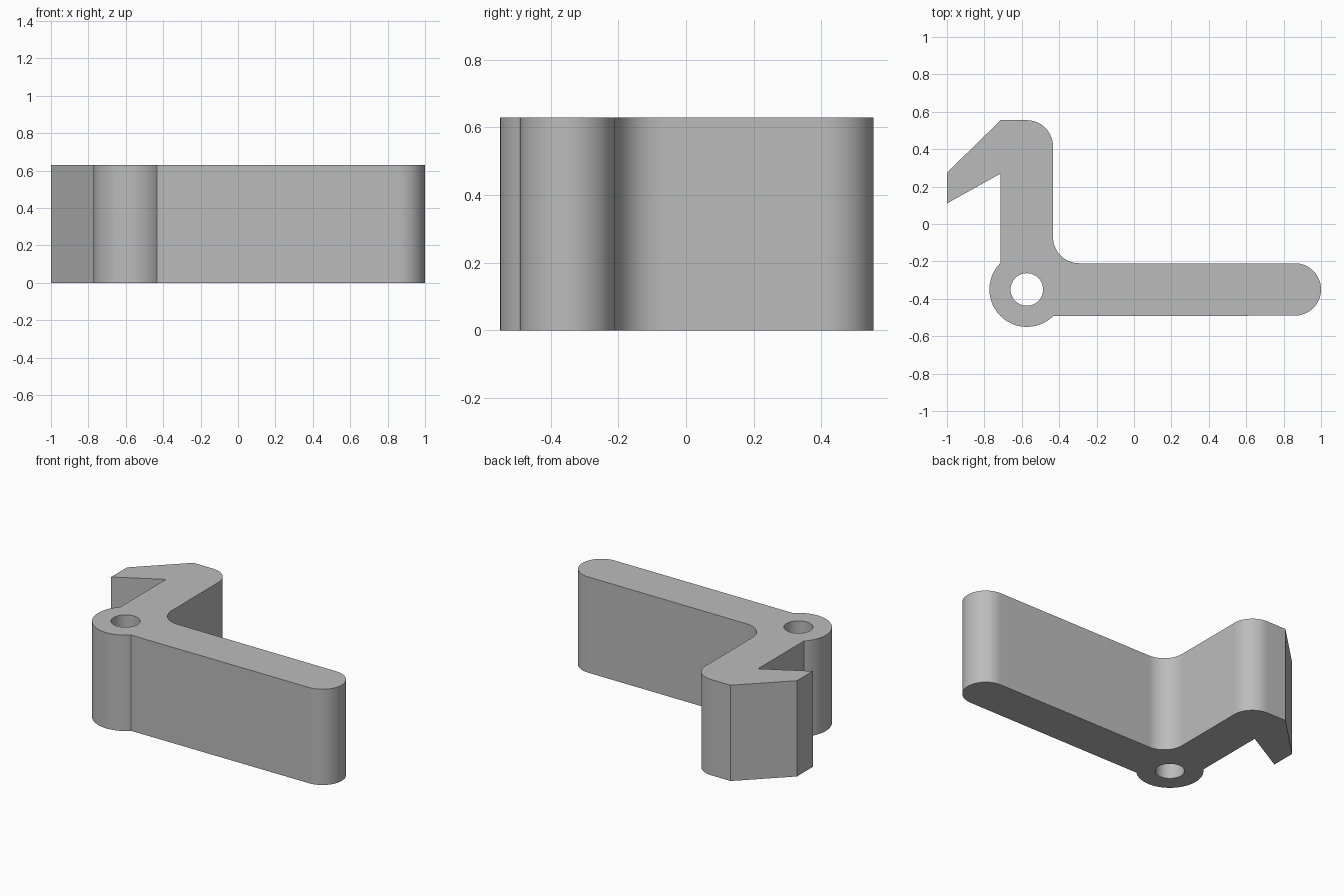
import bpy, bmesh
from math import cos, sin, radians, acos, degrees

cube = bpy.data.objects.get("Cube")
if cube:
    bpy.data.objects.remove(cube, do_unlink=True)

HEIGHT = 0.63
BAR = 0.14                  # half thickness of the arm and post
PX, PY = -0.573, -0.35      # pivot centre
BOSS, HOLE = 0.2, 0.087
TOP = 0.555


def arc(cx, cy, r, start, end, steps=20):
    angles = [radians(start + (end - start) * i / steps) for i in range(steps + 1)]
    return [(cx + r * cos(a), cy + r * sin(a)) for a in angles]


# Lever outline: pivot boss, arm end, inner fillet, post corner, hook
post_left, post_right = PX - BAR, PX + BAR
meet = degrees(acos(BAR / BOSS))
outline = arc(PX, PY, BOSS, 180 - meet, 270 + 90 - meet, 40)
outline += arc(1 - BAR, PY, BAR, -90, 90, 32)
outline += arc(post_right + BAR, PY + 2 * BAR, BAR, 270, 180)
outline += arc(post_right - BAR, TOP - BAR, BAR, 0, 90)
outline += [(post_left, TOP), (-1, 0.275), (-1, 0.11), (post_left, 0.27)]
hole = arc(PX, PY, HOLE, 0, 360, 40)[:-1]

# Fill the profile around the pivot hole and extrude it
bm = bmesh.new()
edges = []
for loop in (outline, hole):
    verts = [bm.verts.new((x, y, 0)) for x, y in loop]
    edges += [bm.edges.new((v, verts[i - 1])) for i, v in enumerate(verts)]
bmesh.ops.triangle_fill(bm, edges=edges, use_beauty=True, normal=(0, 0, 1))
result = bmesh.ops.extrude_face_region(bm, geom=bm.faces[:], use_keep_orig=True)
top = [g for g in result["geom"] if isinstance(g, bmesh.types.BMVert)]
bmesh.ops.translate(bm, verts=top, vec=(0, 0, HEIGHT))
bmesh.ops.recalc_face_normals(bm, faces=bm.faces[:])
mesh = bpy.data.meshes.new("hooked_lever")
bm.to_mesh(mesh)
bm.free()

lever = bpy.data.objects.new("hooked_lever", mesh)
bpy.context.collection.objects.link(lever)

# Plain grey finish
grey = bpy.data.materials.new("plain_grey")
grey.use_nodes = True
colour = (0.5, 0.5, 0.5, 1)
grey.diffuse_color = colour
grey.node_tree.nodes["Principled BSDF"].inputs["Base Color"].default_value = colour
mesh.materials.append(grey)

bpy.ops.object.select_all(action="DESELECT")
lever.select_set(True)
bpy.context.view_layer.objects.active = lever
bpy.ops.object.shade_smooth_by_angle(angle=radians(30))
